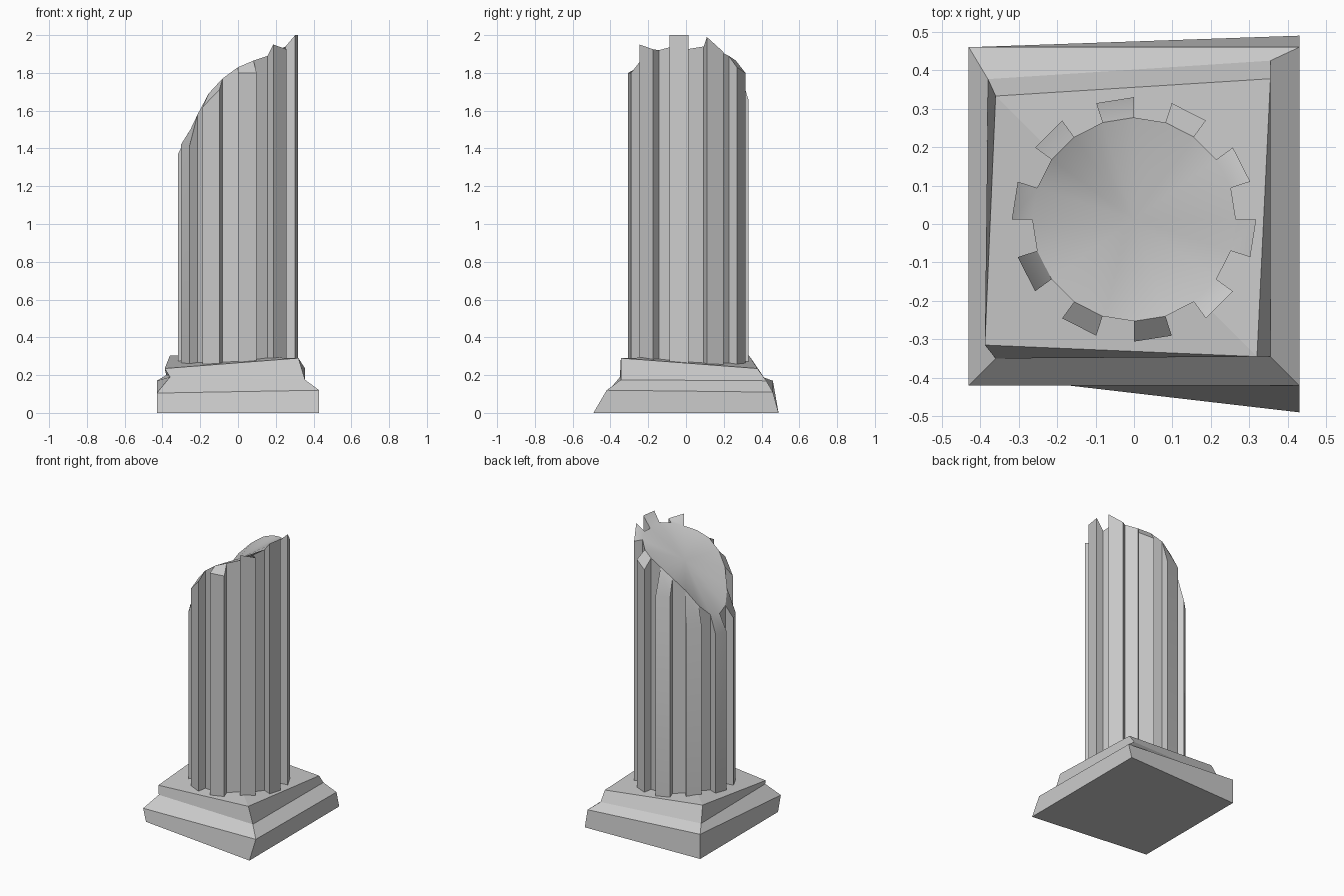
import bpy
from math import cos, sin, pi, radians

if "Cube" in bpy.data.objects:
    bpy.data.objects.remove(bpy.data.objects["Cube"])


def make(name, verts, faces):
    me = bpy.data.meshes.new(name)
    me.from_pydata(verts, [], faces)
    me.validate()
    ob = bpy.data.objects.new(name, me)
    bpy.context.collection.objects.link(ob)
    return ob


# Worn stepped plinth: four uneven corner rings, bridged bottom to top
rings = [
    [(-.43, -.39, 0), (.43, -.49, 0), (.43, .49, 0), (-.43, .46, 0)],
    [(-.43, -.42, .105), (.43, -.42, .12), (.43, .46, .11), (-.43, .46, .17)],
    [(-.36, -.35, .19), (.355, -.345, .175), (.355, .425, .17), (-.38, .377, .20)],
    [(-.388, -.315, .235), (.32, -.345, .29), (.355, .378, .235), (-.36, .333, .305)],
]
faces = [(3, 2, 1, 0), (12, 13, 15), (13, 14, 15)]
for r in range(3):
    for i in range(4):
        j = (i + 1) % 4
        faces.append((r * 4 + i, r * 4 + j, r * 4 + 4 + j, r * 4 + 4 + i))
make("plinth", [p for ring in rings for p in ring], faces)

# Broken fluted shaft: ten ribs, each with its own snapped-off outer top
R_IN, R_OUT, CY, Z0 = .265, .318, .012, .20
break_line = [(-.265, 1.48), (-.252, 1.50), (-.214, 1.58), (-.156, 1.69), (-.082, 1.77),
              (0, 1.83), (.082, 1.865), (.156, 1.89), (.214, 1.92), (.252, 1.94), (.266, 1.925)]
# outer top heights of each rib, counter-clockwise from the back
rib_tops = [(1.66, 1.66), (1.47, 1.47), (1.385, 1.37), (1.42, 1.41), (1.62, 1.71),
            (1.80, 1.80), (1.95, 1.925), (2.0, 2.0), (1.99, 1.91), (1.83, 1.80)]


def inner_top(x):
    for (x0, z0), (x1, z1) in zip(break_line, break_line[1:]):
        if x <= x1:
            return z0 + (z1 - z0) * (x - x0) / (x1 - x0)
    return break_line[-1][1]


low, top = [], []
for k, (za, zb) in enumerate(rib_tops):
    a = pi / 2 + k * radians(36)
    b = a + radians(18)
    for ang, r, z in ((a, R_IN, None), (a, R_OUT, za), (b, R_OUT, zb), (b, R_IN, None)):
        x, y = r * cos(ang), r * sin(ang) + CY
        low.append((x, y, Z0))
        top.append((x, y, inner_top(x) if z is None else z))
n = len(low)
c = 2 * n
faces = [tuple(range(n))[::-1]]
for i in range(n):
    j = (i + 1) % n
    faces.append((i, j, n + j, n + i))
for k in range(10):
    i = n + 4 * k
    nxt = n + (4 * k + 4) % n
    faces += [(i, i + 1, i + 2, i + 3), (i, i + 3, c), (i + 3, nxt, c)]
shaft = make("fluted_shaft", low + top + [(0, CY, 1.78)], faces)

bpy.context.view_layer.objects.active = shaft
shaft.select_set(True)
bpy.ops.object.shade_smooth_by_angle(angle=radians(30))
